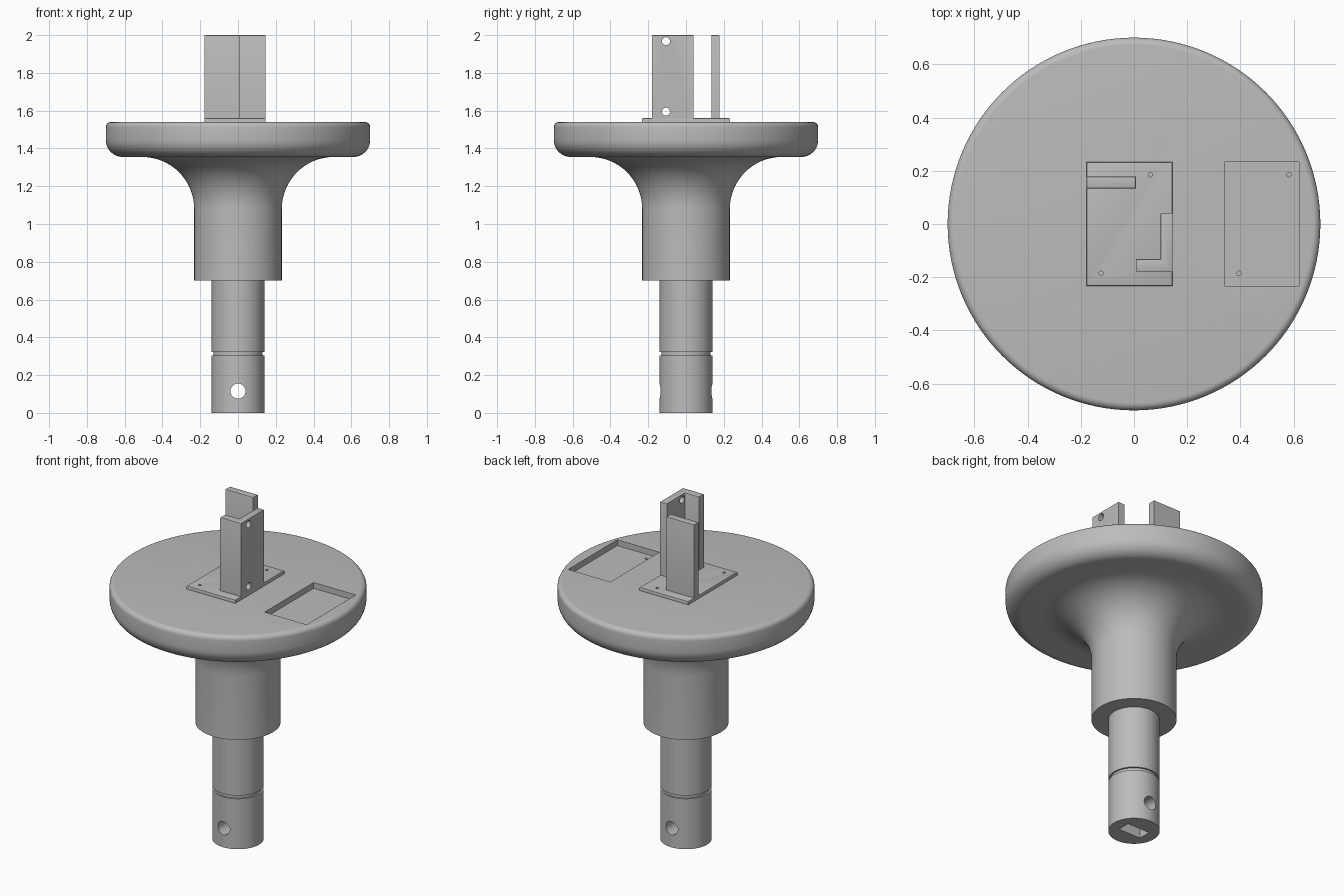
import bpy, bmesh
from math import sin, cos, pi, radians
from mathutils import Matrix, Vector

cube = bpy.data.objects.get("Cube")
if cube:
    bpy.data.objects.remove(cube, do_unlink=True)

grey = bpy.data.materials.new("plain grey")
grey.use_nodes = True
COLOUR = (0.5, 0.5, 0.5, 1)
grey.diffuse_color = COLOUR
grey.node_tree.nodes["Principled BSDF"].inputs["Base Color"].default_value = COLOUR


def finish(bm, name):
    bmesh.ops.recalc_face_normals(bm, faces=bm.faces[:])
    mesh = bpy.data.meshes.new(name)
    bm.to_mesh(mesh)
    bm.free()
    mesh.materials.append(grey)
    obj = bpy.data.objects.new(name, mesh)
    bpy.context.collection.objects.link(obj)
    return obj


def arc(cx, cz, r, start, end, steps):
    """Points of a fillet in the (radius, z) plane."""
    angles = [radians(start + (end - start) * i / steps) for i in range(steps + 1)]
    return [(cx + r * cos(a), cz + r * sin(a)) for a in angles]


def lathe(name, profile, steps=128):
    bm = bmesh.new()
    verts = [bm.verts.new((r, 0, z)) for r, z in profile]
    edges = [bm.edges.new(pair) for pair in zip(verts, verts[1:])]
    bmesh.ops.spin(bm, geom=verts + edges, cent=(0, 0, 0), axis=(0, 0, 1),
                   angle=2 * pi, steps=steps, use_duplicate=False)
    bmesh.ops.remove_doubles(bm, verts=bm.verts[:], dist=1e-5)
    return finish(bm, name)


def prism(name, outline, z0, z1, bevel=0.0):
    """Upright extrusion with softened top edges."""
    bm = bmesh.new()
    face = bm.faces.new([bm.verts.new((x, y, z0)) for x, y in outline])
    top = bmesh.ops.extrude_face_region(bm, geom=[face], use_keep_orig=True)["geom"]
    lifted = [v for v in top if isinstance(v, bmesh.types.BMVert)]
    bmesh.ops.translate(bm, verts=lifted, vec=(0, 0, z1 - z0))
    bmesh.ops.recalc_face_normals(bm, faces=bm.faces[:])
    if bevel:
        rim = [e for e in bm.edges if all(v.co.z > z1 - 1e-5 for v in e.verts)]
        bmesh.ops.bevel(bm, geom=rim, offset=bevel, segments=2, profile=0.5, affect='EDGES')
    return finish(bm, name)


def rect(x0, x1, y0, y1):
    return [(x0, y0), (x1, y0), (x1, y1), (x0, y1)]


def rod(centre, radius, length, axis):
    """Round cutter along an axis."""
    bm = bmesh.new()
    turn = Vector((0, 0, 1)).rotation_difference(Vector(axis)).to_matrix().to_4x4()
    bmesh.ops.create_cone(bm, cap_ends=True, segments=32, radius1=radius, radius2=radius,
                          depth=length, matrix=Matrix.Translation(centre) @ turn)
    return finish(bm, "hole_cutter")


def cut(obj, cutters):
    for cutter in cutters:
        cutter.hide_render = True
        mod = obj.modifiers.new("cut", 'BOOLEAN')
        mod.operation = 'DIFFERENCE'
        mod.solver = 'EXACT'
        mod.object = cutter
        bpy.context.view_layer.objects.active = obj
        bpy.ops.object.modifier_apply(modifier=mod.name)
        bpy.data.objects.remove(cutter, do_unlink=True)


# Heights and radii
SHAFT, COLLAR, DISC = 0.14, 0.232, 0.70
SHOULDER, UNDER, DECK, PLATE_TOP = 0.70, 1.355, 1.54, 1.56

# Stem, flared collar and round table in one turned piece
flare = 0.275
body = lathe("turned_body",
             [(0, 0), (SHAFT, 0), (SHAFT, 0.303), (0.13, 0.303), (0.13, 0.322),
              (SHAFT, 0.322), (SHAFT, SHOULDER), (COLLAR, SHOULDER)]
             + arc(COLLAR + flare, UNDER - flare, flare, 180, 90, 16)
             + arc(DISC - 0.09, UNDER + 0.09, 0.09, -90, 0, 10)
             + arc(DISC - 0.028, DECK - 0.028, 0.028, 0, 90, 6)
             + [(0, DECK)])

plate_holes = [(0.062, 0.185), (-0.124, -0.185)]
pocket_holes = [(0.582, 0.185), (0.394, -0.185)]

# Socket, cross pin hole, table pocket and screw holes
cut(body, [prism("slot_cutter", rect(-0.074, 0.074, -0.038, 0.038), -0.1, 0.28),
           rod((0, 0, 0.115), 0.04, 0.6, (0, 1, 0)),
           prism("pocket_cutter", rect(0.34, 0.62, -0.233, 0.233), DECK - 0.035, DECK + 0.1)]
    + [rod((x, y, DECK - 0.04), 0.008, 0.06, (0, 0, 1)) for x, y in pocket_holes]
    + [rod((x, y, DECK), 0.008, 0.08, (0, 0, 1)) for x, y in plate_holes])

# Mounting plate
plate = prism("mounting_plate", rect(-0.178, 0.145, -0.233, 0.233), DECK, PLATE_TOP, 0.005)
cut(plate, [rod((x, y, DECK), 0.008, 0.08, (0, 0, 1)) for x, y in plate_holes])

# Angled post with two bolt holes
post = prism("angle_post", [(0.007, -0.179), (0.145, -0.179), (0.145, 0.04),
                            (0.10, 0.04), (0.10, -0.132), (0.007, -0.132)],
             PLATE_TOP - 0.005, 2.0, 0.004)
cut(post, [rod((0.12, -0.106, z), 0.021, 0.12, (1, 0, 0)) for z in (1.595, 1.968)])

# Flat post opposite
flat_post = prism("flat_post", rect(-0.178, 0.007, 0.134, 0.178), PLATE_TOP - 0.005, 2.0, 0.004)

# Smooth shading with crisp corners
for obj in (body, plate, post, flat_post):
    bpy.ops.object.select_all(action='DESELECT')
    obj.select_set(True)
    bpy.context.view_layer.objects.active = obj
    bpy.ops.object.shade_smooth_by_angle(angle=radians(30))
